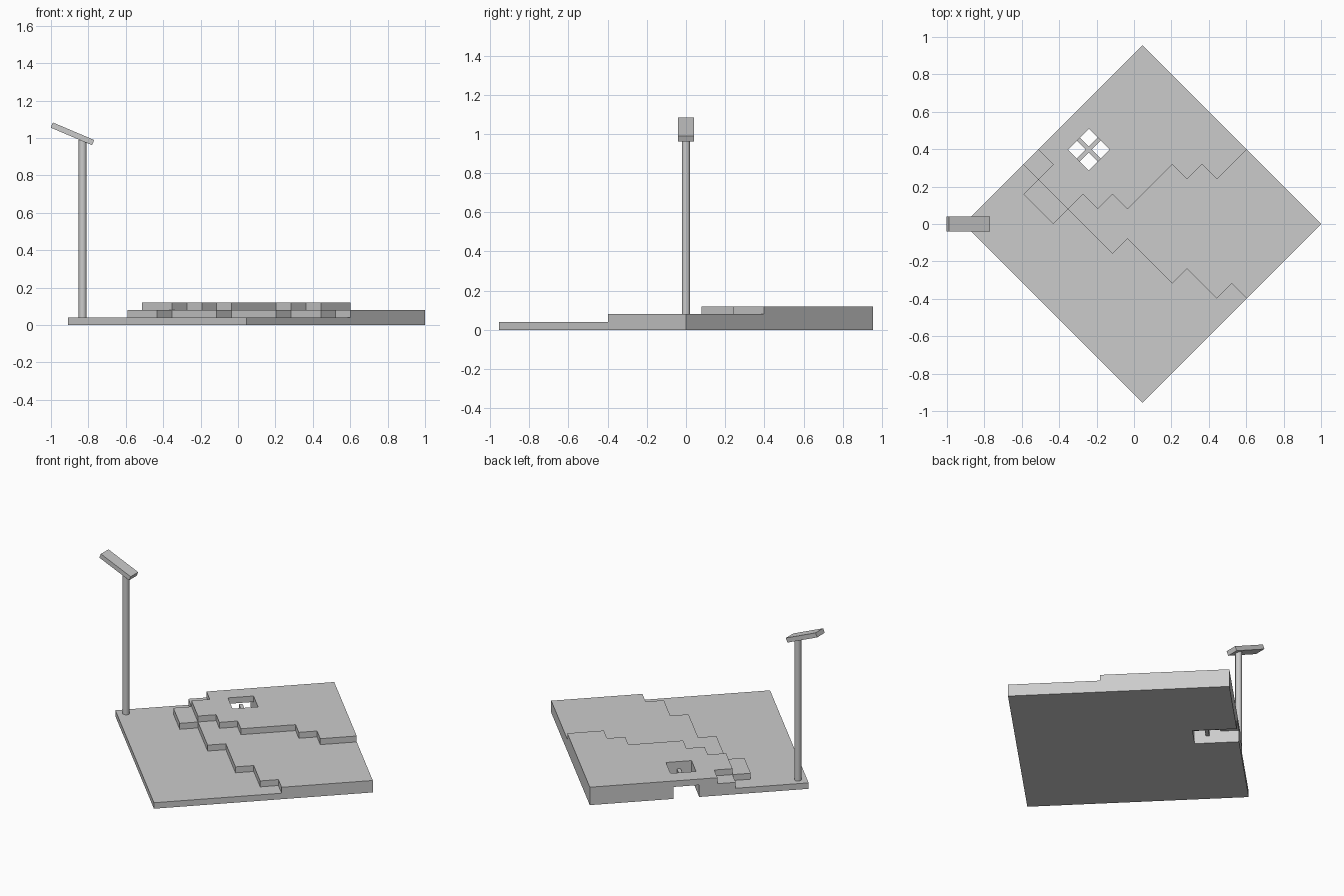
import bpy, bmesh, math
from mathutils import Matrix

cube = bpy.data.objects.get("Cube")
if cube:
    bpy.data.objects.remove(cube, do_unlink=True)

CELL = 0.0796     # half diagonal of one grid cell
LAYER = 0.04      # thickness of one terrace layer
SIDE = 12         # cells along each side

grey = bpy.data.materials.new("plain_grey")
grey.use_nodes = True
GREY = (0.6, 0.6, 0.6, 1)
grey.diffuse_color = GREY
grey.node_tree.nodes["Principled BSDF"].inputs["Base Color"].default_value = GREY


def place(u, v):
    """Diagonal grid cell to plan position."""
    return (CELL * (u + v - SIDE) + 0.045, CELL * (u - v))


def finish(name, bm):
    mesh = bpy.data.meshes.new(name)
    bm.to_mesh(mesh)
    bm.free()
    mesh.materials.append(grey)
    ob = bpy.data.objects.new(name, mesh)
    bpy.context.collection.objects.link(ob)
    return ob


def slab(name, loops, bottom, thick):
    """Extrude a flat outline, with optional holes, into a slab."""
    curve = bpy.data.curves.new(name, 'CURVE')
    curve.dimensions = '2D'
    curve.fill_mode = 'BOTH'
    curve.extrude = thick / 2
    for loop in loops:
        spline = curve.splines.new('POLY')
        spline.points.add(len(loop) - 1)
        for point, (u, v) in zip(spline.points, loop):
            point.co = (*place(u, v), 0, 1)
        spline.use_cyclic_u = True
    temp = bpy.data.objects.new(name + "_outline", curve)
    bpy.context.collection.objects.link(temp)
    bpy.context.view_layer.update()
    graph = bpy.context.evaluated_depsgraph_get()
    mesh = bpy.data.meshes.new_from_object(temp.evaluated_get(graph))
    bm = bmesh.new()
    bm.from_mesh(mesh)
    bpy.data.objects.remove(temp, do_unlink=True)
    bpy.data.meshes.remove(mesh)
    bmesh.ops.remove_doubles(bm, verts=bm.verts, dist=0.0001)
    bmesh.ops.recalc_face_normals(bm, faces=bm.faces)
    bmesh.ops.translate(bm, verts=bm.verts, vec=(0, 0, bottom + thick / 2))
    for f in bm.faces:
        f.smooth = False
        f.material_index = 0
    return finish(name, bm)


def rect(u0, u1, v0, v1):
    return [(u0, v0), (u1, v0), (u1, v1), (u0, v1)]


# Slot that runs in from one edge under the top layer, then opens upward
S0, S1, SHAFT, INNER = 6, 7.4, 1, 2.4
slot = [(S1, 0), (S1, INNER), (S0, INNER), (S0, 0)]

# Terraces
slab("ground_layer", [[(0, 0), (0, SIDE), (SIDE, SIDE), (SIDE, 0)] + slot], 0, LAYER)

middle_steps = [(4, 0), (4, 1), (3, 1), (3, 3), (4, 3), (4, 6), (5, 6), (5, 9),
                (6, 9), (6, 11), (7, 11), (7, 12)]
slab("middle_terrace", [middle_steps + [(SIDE, SIDE), (SIDE, 0)] + slot], LAYER, LAYER)

top_steps = [(5, 0), (5, 1), (4, 1), (4, 3), (5, 3), (5, 4), (6, 4), (6, 5),
             (9, 5), (9, 6), (10, 6), (10, 7), (12, 7)]
slab("top_terrace", [top_steps + [(SIDE, 0)], rect(S0, S1, SHAFT, INNER)], 2 * LAYER, LAYER)

# Crossed bars inside the shaft
slab("shaft_bar_long", [rect(6.6, 6.8, SHAFT, INNER)], 0.05, 0.022)
slab("shaft_bar_cross", [rect(S0, S1, 1.6, 1.8)], 0.05, 0.022)

# Lamp post
px, py = place(0.5, 0.5)
bm = bmesh.new()
bmesh.ops.create_cone(bm, cap_ends=True, segments=16, radius1=0.021, radius2=0.021,
                      depth=0.95, matrix=Matrix.Translation((px, py, LAYER + 0.475)))
for f in bm.faces:
    f.smooth = len(f.verts) == 4
post = finish("lamp_post", bm)
for e in post.data.edges:
    a, b = (post.data.vertices[i].co for i in e.vertices)
    e.use_edge_sharp = abs(a.z - b.z) < 0.001

# Tilted lamp head
bm = bmesh.new()
bmesh.ops.create_cube(bm, size=1, matrix=Matrix.Translation((-0.885, 0, 1.022))
                      @ Matrix.Rotation(math.radians(23), 4, 'Y')
                      @ Matrix.Diagonal((0.24, 0.08, 0.03, 1)))
finish("lamp_head", bm)
